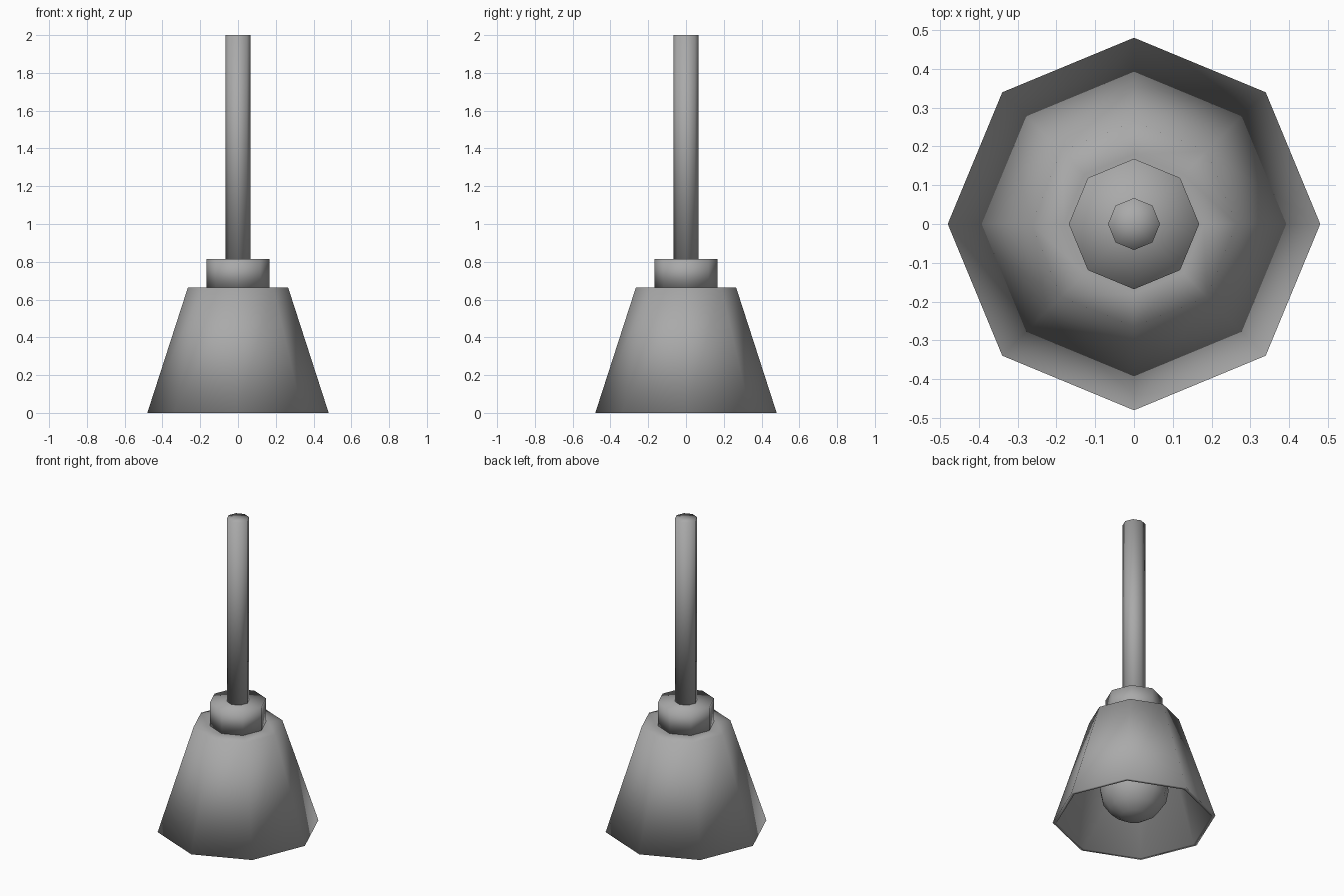
import bpy
import bmesh
from math import cos, sin, pi

SIDES = 8

old = bpy.data.objects.get("Cube")
if old:
    bpy.data.objects.remove(old, do_unlink=True)

# Single grey material
grey = bpy.data.materials.new("grey_metal")
grey.use_nodes = True
grey.diffuse_color = (0.4, 0.4, 0.4, 1)
grey.node_tree.nodes["Principled BSDF"].inputs["Base Color"].default_value = grey.diffuse_color


def finish(name, bm):
    """Turn a bmesh into a smooth-shaded grey object."""
    bmesh.ops.recalc_face_normals(bm, faces=bm.faces)
    for face in bm.faces:
        face.smooth = True
    mesh = bpy.data.meshes.new(name)
    bm.to_mesh(mesh)
    bm.free()
    mesh.materials.append(grey)
    obj = bpy.data.objects.new(name, mesh)
    bpy.context.collection.objects.link(obj)
    return obj


def lathe(name, profile):
    """Revolve (radius, height) points into an eight-sided form."""
    bm = bmesh.new()
    rings = []
    for r, z in profile:
        if r == 0:
            rings.append([bm.verts.new((0, 0, z))] * SIDES)
        else:
            angles = [2 * pi * i / SIDES for i in range(SIDES)]
            rings.append([bm.verts.new((r * cos(a), r * sin(a), z)) for a in angles])
    for low, high in zip(rings, rings[1:]):
        for i in range(SIDES):
            j = (i + 1) % SIDES
            corners = dict.fromkeys((low[i], low[j], high[j], high[i]))
            bm.faces.new(list(corners))
    return finish(name, bm)


def rod(name, radius, bottom, top):
    return lathe(name, [(0, bottom), (radius, bottom), (radius, top), (0, top)])


# Hollow flared shade with a flat top
lathe("shade", [(0, 0.645), (0.245, 0.645), (0.457, 0), (0.48, 0),
                (0.265, 0.665), (0.18, 0.665), (0, 0.665)])

# Collar above the shade, hanging stem and bulb holder
rod("collar", 0.168, 0.665, 0.815)
rod("stem", 0.067, 0.815, 2)
rod("bulb_holder", 0.067, 0.38, 0.645)

# Round bulb inside the shade
bulb_mesh = bmesh.new()
bmesh.ops.create_uvsphere(bulb_mesh, u_segments=12, v_segments=8, radius=0.207)
bulb = finish("bulb", bulb_mesh)
bulb.location.z = 0.21
